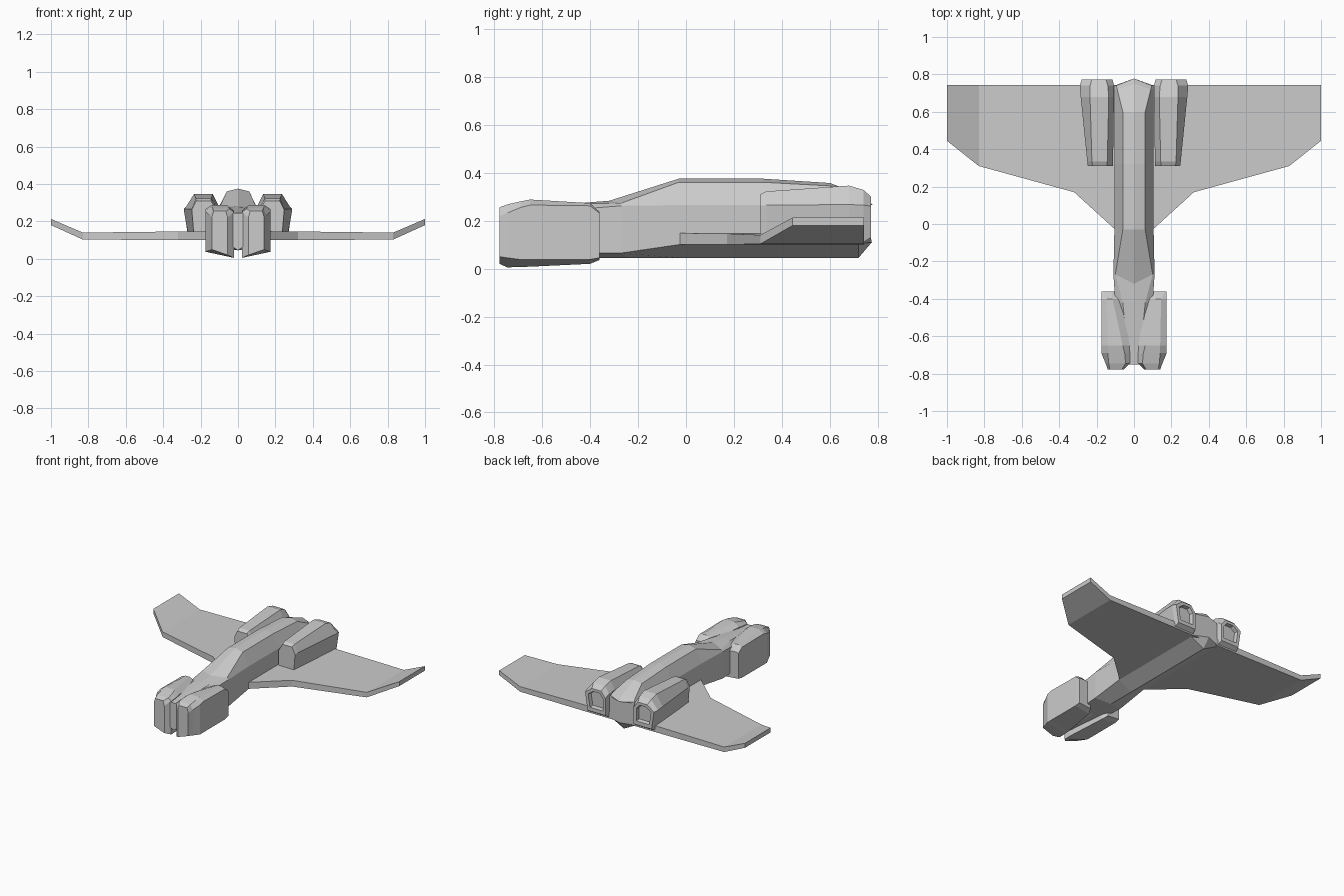
import bpy, bmesh


def loft(name, rings, mirrored=False):
    """Skin a list of equal-length point rings, cap both ends, optionally mirror in x."""
    bm = bmesh.new()
    rows = [[bm.verts.new(p) for p in ring] for ring in rings]
    n = len(rows[0])
    for a, b in zip(rows, rows[1:]):
        for i in range(n):
            j = (i + 1) % n
            bm.faces.new((a[i], a[j], b[j], b[i]))
    bm.faces.new(rows[0])
    bm.faces.new(rows[-1][::-1])
    bmesh.ops.recalc_face_normals(bm, faces=bm.faces)
    mesh = bpy.data.meshes.new(name)
    bm.to_mesh(mesh)
    bm.free()
    obj = bpy.data.objects.new(name, mesh)
    bpy.context.collection.objects.link(obj)
    if mirrored:
        mod = obj.modifiers.new("mirror", "MIRROR")
        mod.use_mirror_merge = False
    return obj


def box_ring(y, x0, x1, xw, ti, to, z0, zo, zi, zs, zt):
    """Six-sided section: bottom corners, outer shoulder, top edge, inner shoulder."""
    return [(x0, y, z0), (x1, y, zo), (xw, y, zs), (to, y, zt), (ti, y, zt), (x0, y, zi)]


# Fuselage: y side, y top centre, y bottom centre, top z, edge x/z, side x/z, chine z, keel z
fuselage_rows = [
    (-0.75, -0.75, -0.75, 0.245, 0.028, 0.245, 0.03, 0.23, 0.065, 0.045),
    (-0.42, -0.42, -0.42, 0.275, 0.060, 0.270, 0.10, 0.25, 0.065, 0.045),
    (-0.27, -0.32, -0.24, 0.283, 0.100, 0.273, 0.11, 0.262, 0.065, 0.045),
    (-0.03, -0.03, -0.03, 0.375, 0.060, 0.360, 0.105, 0.265, 0.100, 0.045),
    (0.32, 0.32, 0.32, 0.375, 0.060, 0.360, 0.105, 0.265, 0.100, 0.045),
    (0.60, 0.60, 0.60, 0.357, 0.060, 0.345, 0.105, 0.265, 0.100, 0.045),
    (0.72, 0.75, 0.72, 0.300, 0.090, 0.290, 0.105, 0.265, 0.100, 0.045),
    (0.74, 0.778, 0.775, 0.265, 0.095, 0.272, 0.103, 0.262, 0.105, 0.110),
]
rings = []
for y, yt, yb, zt, ex, ez, sx, sz, zc, zk in fuselage_rows:
    side = [(ex, y, ez), (sx, y, sz), (sx, y, zc)]
    rings.append([(0, yt, zt)] + side + [(0, yb, zk)]
                 + [(-x, yy, z) for x, yy, z in reversed(side)])
loft("fuselage", rings)

# Wing: one span from tip to tip; stations are x, leading edge y, bottom z, top z
half = [(0.10, -0.03, 0.10, 0.148), (0.32, 0.17, 0.10, 0.146),
        (0.83, 0.31, 0.103, 0.14), (1.0, 0.445, 0.18, 0.213)]
stations = [(-x, y, b, t) for x, y, b, t in reversed(half)] + half
loft("wing", [[(x, y, b), (x, y, t), (x, 0.742, t), (x, 0.742, b)]
              for x, y, b, t in stations])

# Nose pods
loft("nose_pod", [
    box_ring(-0.778, 0.055, 0.14, 0.14, 0.065, 0.13, 0.02, 0.05, 0.22, 0.22, 0.255),
    box_ring(-0.745, 0.022, 0.152, 0.152, 0.045, 0.135, 0.005, 0.045, 0.25, 0.232, 0.268),
    box_ring(-0.69, 0.022, 0.175, 0.175, 0.05, 0.14, 0.007, 0.038, 0.255, 0.255, 0.28),
    box_ring(-0.65, 0.025, 0.175, 0.175, 0.06, 0.14, 0.008, 0.038, 0.26, 0.265, 0.288),
    box_ring(-0.40, 0.055, 0.175, 0.175, 0.115, 0.145, 0.02, 0.038, 0.25, 0.262, 0.273),
    box_ring(-0.36, 0.075, 0.173, 0.173, 0.12, 0.165, 0.036, 0.045, 0.225, 0.23, 0.236),
], mirrored=True)

# Engines, ending in a recessed nozzle
rear = box_ring(0.772, 0.115, 0.26, 0.28, 0.15, 0.225, 0.13, 0.13, 0.255, 0.26, 0.30)
cx = sum(p[0] for p in rear) / 6
cz = sum(p[2] for p in rear) / 6


def shrunk(scale, y):
    return [(cx + (p[0] - cx) * scale, y, cz + (p[2] - cz) * scale) for p in rear]


loft("engine", [
    box_ring(0.31, 0.112, 0.235, 0.247, 0.145, 0.222, 0.12, 0.12, 0.255, 0.262, 0.31),
    box_ring(0.335, 0.112, 0.237, 0.25, 0.143, 0.225, 0.12, 0.12, 0.27, 0.265, 0.322),
    box_ring(0.68, 0.107, 0.262, 0.285, 0.135, 0.235, 0.11, 0.11, 0.29, 0.267, 0.346),
    box_ring(0.74, 0.107, 0.265, 0.29, 0.14, 0.235, 0.11, 0.11, 0.28, 0.265, 0.328),
    rear, shrunk(0.72, 0.772), shrunk(0.66, 0.745),
], mirrored=True)
